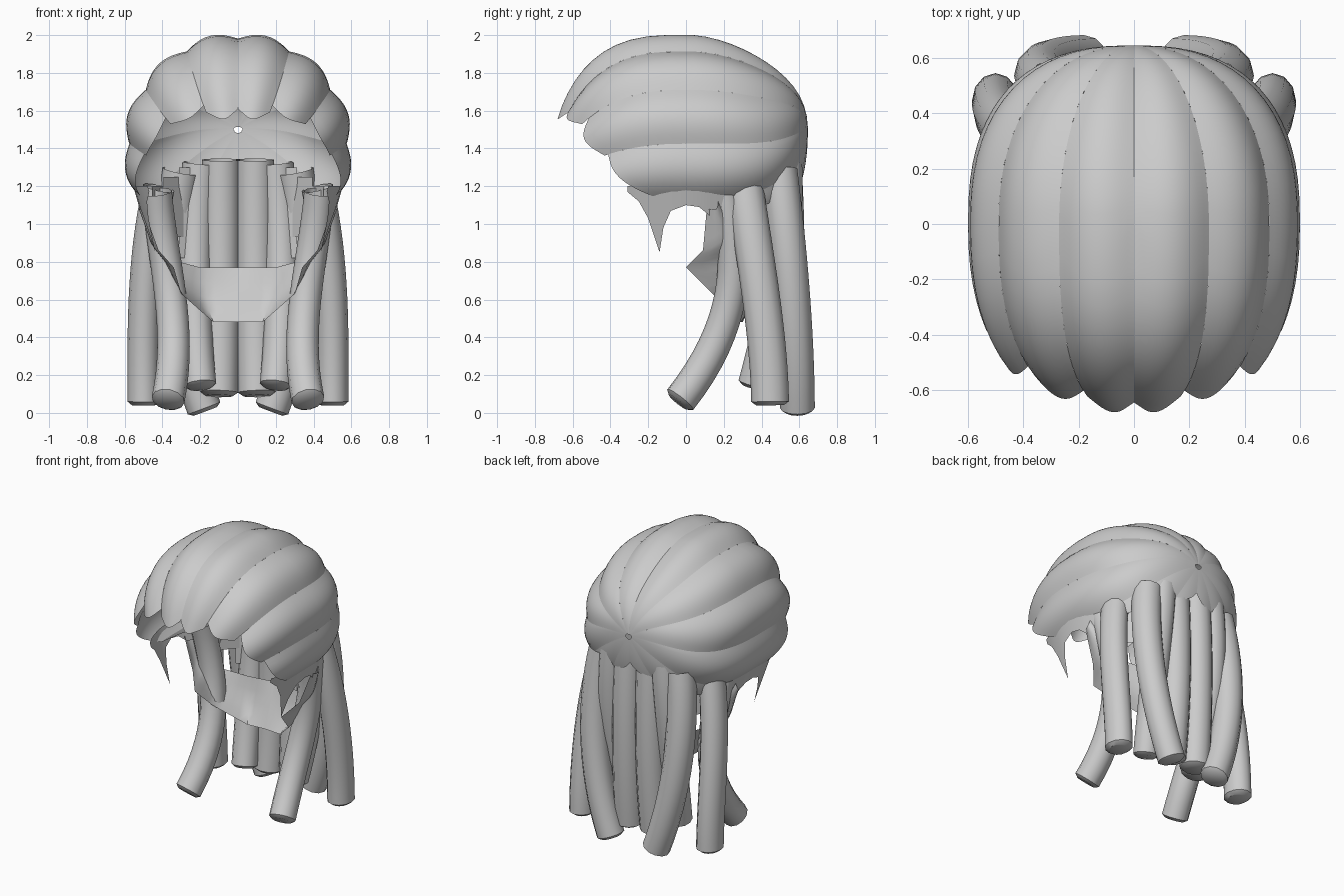
import bpy
import bmesh
from math import sin, cos, pi, radians
from mathutils import Vector

if "Cube" in bpy.data.objects:
    bpy.data.objects.remove(bpy.data.objects["Cube"], do_unlink=True)

grey = bpy.data.materials.new("plain_grey")
grey.use_nodes = True
GREY = (0.6, 0.6, 0.6, 1)
grey.diffuse_color = GREY
grey.node_tree.nodes["Principled BSDF"].inputs["Base Color"].default_value = GREY


def finish(name, bm, angle=45):
    """Turn a half-model bmesh into a mirrored, smooth-shaded object."""
    mesh = bpy.data.meshes.new(name)
    bm.to_mesh(mesh)
    bm.free()
    mesh.materials.append(grey)
    ob = bpy.data.objects.new(name, mesh)
    bpy.context.collection.objects.link(ob)
    bpy.ops.object.select_all(action="DESELECT")
    bpy.context.view_layer.objects.active = ob
    ob.select_set(True)
    bpy.ops.object.shade_smooth_by_angle(angle=radians(angle))
    mirror = ob.modifiers.new("mirror", "MIRROR")
    mirror.use_mirror_merge = False


def grid(bm, rows):
    """Skin rows of points with quads."""
    verts = [[bm.verts.new(p) for p in row] for row in rows]
    return [bm.faces.new((a[j], a[j + 1], b[j + 1], b[j]))
            for a, b in zip(verts, verts[1:]) for j in range(len(a) - 1)]


def along(points, t):
    """Point at fraction t of a polyline."""
    f = t * (len(points) - 1)
    i = min(int(f), len(points) - 2)
    return Vector(points[i]).lerp(Vector(points[i + 1]), f - i)


# Cap: puffed locks fanning from a crown hole at the back
def cap_point(phi, theta, puff):
    s, c = sin(theta), cos(theta)
    sideways = min(phi / (pi / 2), 1)
    if c >= 0:
        e = 1.1 - 0.3 * sideways
        y, zc = 0.645 * c ** e, 1.405 + 0.10 * c ** 4
    else:
        e = 0.64 + 0.22 * sideways
        y, zc = -0.715 * (-c) ** e * (0.97 + 0.03 * puff), 1.405 - 0.18 * c * c
    r = s ** e * 0.61 * (0.945 + 0.055 * puff)
    return Vector((r * sin(phi), y, zc + r * cos(phi)))


def cap_lock(phi0, phi1, end0, end1, power, scallop):
    bm = bmesh.new()
    across, length = 12, 24
    rows = []
    for i in range(across + 1):
        s = i / across
        bulge = max(sin(pi * s), 0)
        phi = radians(phi0 + (phi1 - phi0) * s)
        end = end1 + (end0 - end1) * (1 - s) ** power - scallop * (1 - bulge)
        rows.append([cap_point(phi, radians(1 + (end - 1) * j / length), bulge ** 1.1)
                     for j in range(length + 1)])
    grid(bm, rows)
    bm.normal_update()
    middle = Vector((0, 0, 1.45))
    for f in bm.faces:
        if f.normal.dot(f.calc_center_median() - middle) < 0:
            f.normal_flip()
    return bm


locks = [
    ("cap_lock_top", 0, 28, 160, 156, 1, 7),
    ("cap_lock_brow", 28, 58, 151, 144, 1, 6),
    ("cap_lock_temple", 58, 88, 139, 131, 1, 6),
    ("cap_lock_side", 88, 118, 128, 104, 1, 5),
    ("cap_lock_nape", 118, 148, 99, 24, 2.3, 0),
    ("cap_lock_back", 148, 180, 24, 14, 1, 0),
]
for name, *spec in locks:
    finish(name, cap_lock(*spec), 60)


# Round strands along a Bezier path
def bezier(points, t):
    pts = [Vector(p) for p in points]
    while len(pts) > 1:
        pts = [a.lerp(b, t) for a, b in zip(pts, pts[1:])]
    return pts[0]


def strand(name, path, r0, r1, flat=1, sides=12, steps=16):
    bm = bmesh.new()
    rings = []
    for i in range(steps + 2):
        t = min(i / steps, 1)
        tangent = (bezier(path, t + 0.01) - bezier(path, t - 0.01)).normalized()
        centre = bezier(path, t)
        r = r0 + (r1 - r0) * t
        if i > steps:  # bevelled tip
            centre += tangent * 0.2 * r
            r *= 0.72
        y_axis = Vector((0, 1, 0))
        u = (y_axis - tangent * tangent.y).normalized()
        v = tangent.cross(u) * flat
        rings.append([bm.verts.new(centre + u * r * cos(a) + v * r * sin(a))
                      for a in (2 * pi * k / sides for k in range(sides))])
    for a, b in zip(rings, rings[1:]):
        for k in range(sides):
            n = (k + 1) % sides
            bm.faces.new((a[k], a[n], b[n], b[k]))
    bm.faces.new(rings[-1])
    bmesh.ops.recalc_face_normals(bm, faces=bm.faces)
    finish(name, bm, 40)


strand("front_strand", [(.43, .20, 1.17), (.40, .30, .8), (.29, .27, .45), (.37, -.03, .07)], .08, .088)
strand("outer_strand", [(.42, .31, 1.19), (.51, .37, .8), (.50, .44, .4), (.50, .445, .06)], .1, .1, .85)
strand("rear_strand", [(.30, .49, 1.28), (.37, .54, .9), (.34, .585, .45), (.18, .59, .025)], .1, .092)
strand("middle_strand", [(.20, .52, 1.32), (.24, .54, .9), (.24, .46, .5), (.20, .36, .15)], .095, .085)
strand("centre_strand", [(.09, .51, 1.34), (.09, .54, .9), (.09, .53, .5), (.10, .49, .11)], .1, .1)

# Pointed sideburn: a thin sheet hanging from the rim of the cap
rim = [(-.31, 1.17), (-.25, 1.12), (-.20, 1.03), (-.14, .85),
       (-.12, .98), (-.08, 1.07), (0, 1.10), (.07, 1.09), (.13, 1.04), (.2, 1.03)]
bm = bmesh.new()
rows = []
for y, z in rim:
    heights = [1.2 + (z - 1.2) * k / 4 for k in range(5)]
    rows.append([(.555 - .29 * (1.2 - h) - .8 * y * y, y, h) for h in heights])
grid(bm, rows)
finish("sideburn", bm)

# Nape collar: a sheet sweeping round under the strands
upper = [(0, .42, .77), (.2, .39, .77), (.35, .32, .81), (.45, .24, .95), (.51, .17, 1.12)]
lower = [(0, .30, .48), (.13, .29, .48), (.30, .14, .63), (.34, .00, .77), (.42, .09, .86), (.50, .11, 1.08)]
bm = bmesh.new()
rows = []
for i in range(21):
    a, b = along(upper, i / 20), along(lower, i / 20)
    sag = Vector((0.02, 0.02, -0.02)) * min(i / 4, 1)
    rows.append([a.lerp(b, k / 4) + sag * sin(pi * k / 4) for k in range(5)])
grid(bm, rows)
finish("nape_collar", bm, 50)

# Stepped inner lining behind the face opening
lining = [(.24, .45, .82, 1.30, -25), (.34, .37, .93, 1.25, -48), (.42, .26, 1.00, 1.20, -65)]
for n, (x, y, z0, z1, turn) in enumerate(lining):
    bm = bmesh.new()
    side = Vector((cos(radians(turn)), sin(radians(turn)), 0)) * 0.08
    faces = grid(bm, [[Vector((x, y, z)) - side, Vector((x, y, z)) + side] for z in (z0, z1)])
    bmesh.ops.solidify(bm, geom=faces, thickness=0.03)
    finish("inner_lining_%d" % (n + 1), bm, 30)
